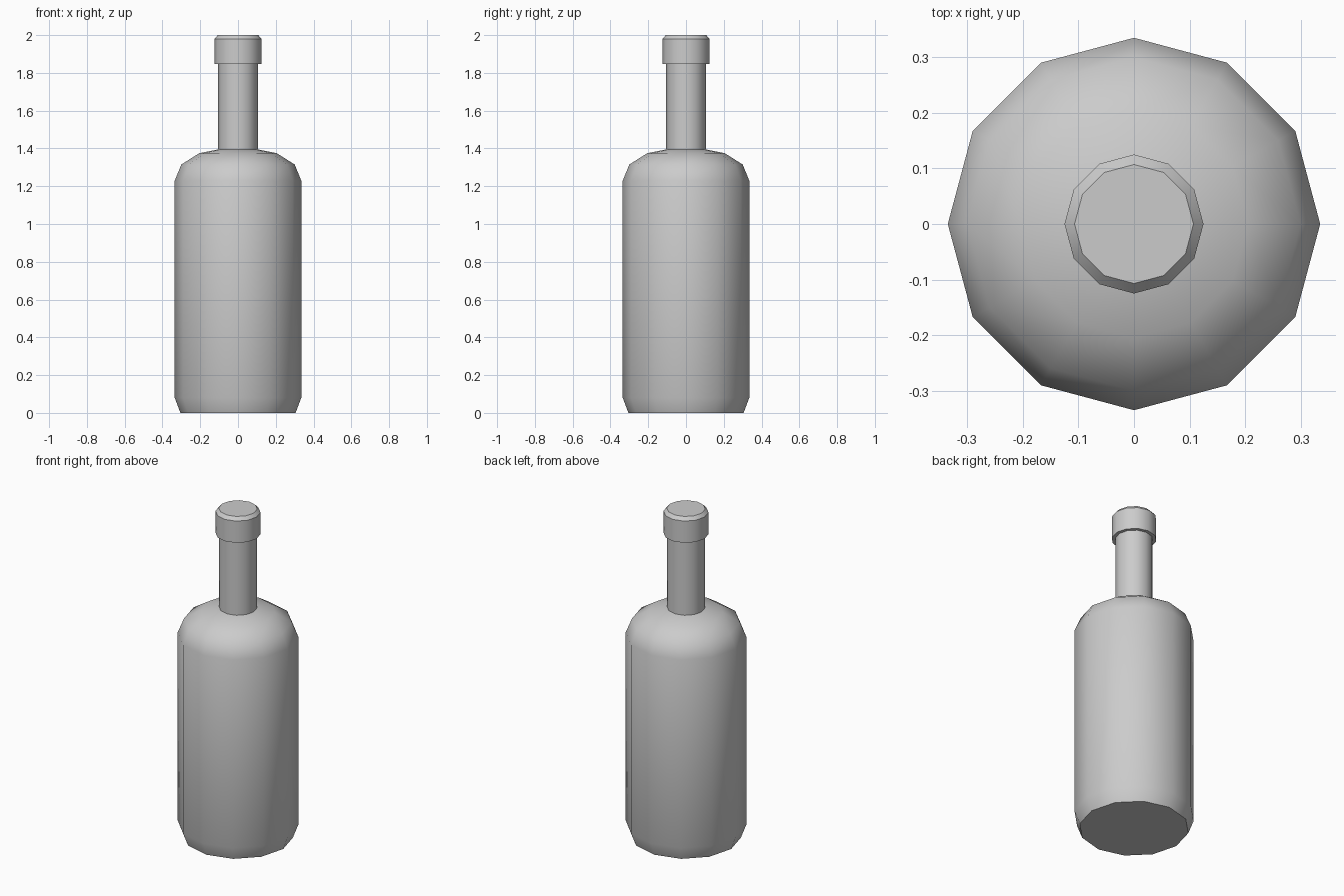
import bpy, bmesh
from math import cos, sin, tau, radians

if "Cube" in bpy.data.objects:
    bpy.data.objects.remove(bpy.data.objects["Cube"])

SIDES = 12


def lathe(name, profile, cap_bottom=False, cap_top=False):
    """Spin a (radius, height) profile around z with flat end caps."""
    bm = bmesh.new()
    rings = [[bm.verts.new((r * cos(tau * i / SIDES), r * sin(tau * i / SIDES), z))
              for i in range(SIDES)] for r, z in profile]
    for low, high in zip(rings, rings[1:]):
        for i in range(SIDES):
            j = (i + 1) % SIDES
            bm.faces.new((low[i], low[j], high[j], high[i]))
    if cap_bottom:
        bm.faces.new(rings[0][::-1])
    if cap_top:
        bm.faces.new(rings[-1])
    mesh = bpy.data.meshes.new(name)
    bm.to_mesh(mesh)
    bm.free()
    obj = bpy.data.objects.new(name, mesh)
    bpy.context.collection.objects.link(obj)
    bpy.ops.object.select_all(action='DESELECT')
    obj.select_set(True)
    bpy.context.view_layer.objects.active = obj
    bpy.ops.object.shade_smooth_by_angle(angle=radians(40))
    return obj


# Body with chamfered base, rounded shoulder and straight neck
lathe("bottle_body", [(0.305, 0), (0.335, 0.08), (0.335, 1.23), (0.30, 1.315),
                      (0.205, 1.375), (0.105, 1.395), (0.105, 1.847)],
      cap_bottom=True)

# Wider cap with underside lip and bevelled top edge
lathe("bottle_cap", [(0.105, 1.847), (0.125, 1.847), (0.125, 1.98), (0.107, 2.0)],
      cap_top=True)
